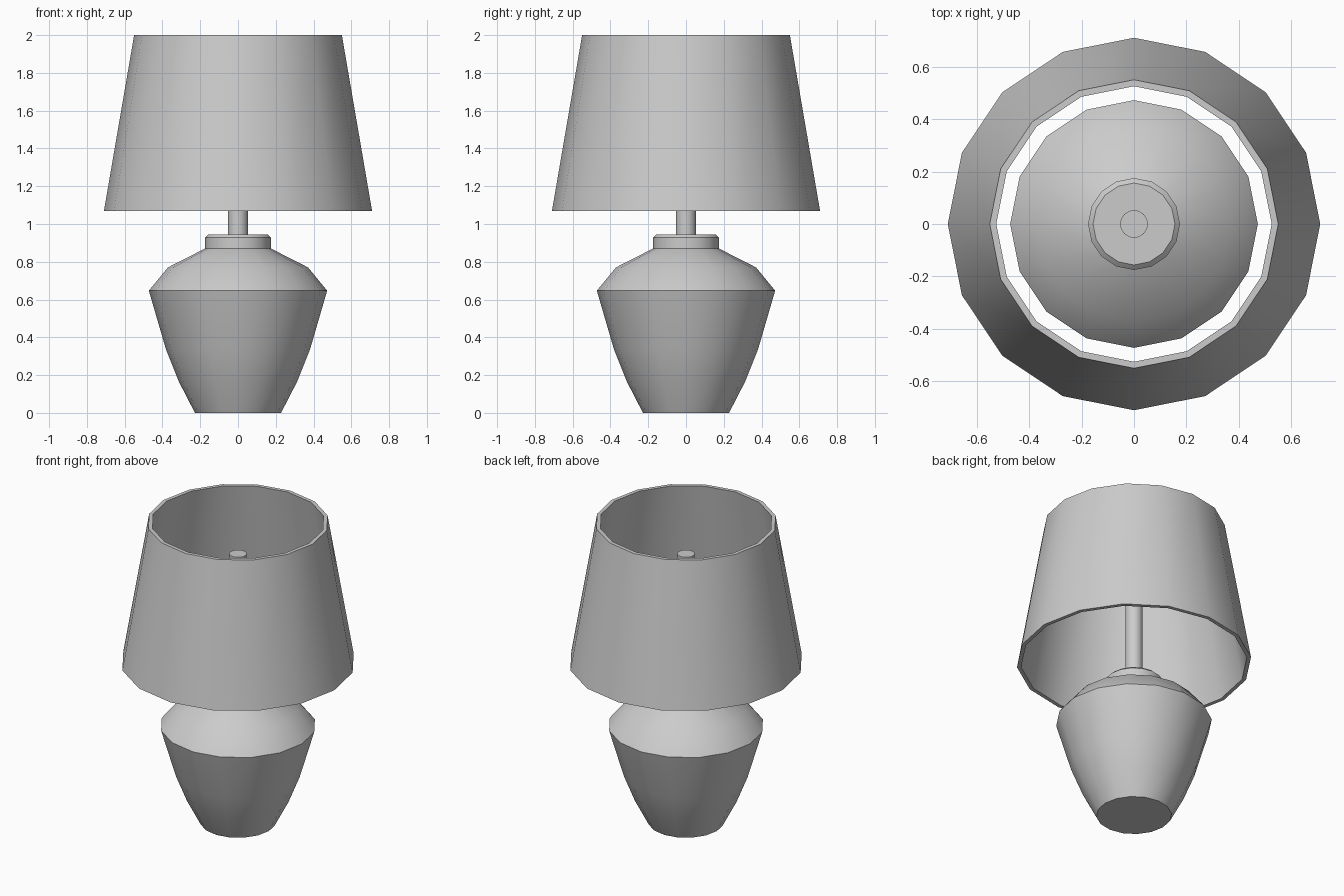
import bpy, bmesh
from math import cos, sin, pi, radians

if "Cube" in bpy.data.objects:
    bpy.data.objects.remove(bpy.data.objects["Cube"])

SIDES = 16


def lathe(name, profile, ring=False):
    """Turn an (r, z) profile around z; ring joins last point to first, otherwise ends are capped."""
    bm = bmesh.new()
    loops = [[bm.verts.new((r * cos(2 * pi * i / SIDES), r * sin(2 * pi * i / SIDES), z))
              for i in range(SIDES)] for r, z in profile]
    pairs = list(zip(loops, loops[1:]))
    if ring:
        pairs.append((loops[-1], loops[0]))
    else:
        bm.faces.new(loops[0][::-1])
        bm.faces.new(loops[-1])
    for a, b in pairs:
        for i in range(SIDES):
            j = (i + 1) % SIDES
            bm.faces.new((a[i], a[j], b[j], b[i]))
    bmesh.ops.recalc_face_normals(bm, faces=bm.faces)
    mesh = bpy.data.meshes.new(name)
    bm.to_mesh(mesh)
    bm.free()
    ob = bpy.data.objects.new(name, mesh)
    bpy.context.collection.objects.link(ob)
    bpy.ops.object.select_all(action='DESELECT')
    ob.select_set(True)
    bpy.context.view_layer.objects.active = ob
    bpy.ops.object.shade_smooth_by_angle(angle=radians(30))
    return ob


# Vase-shaped base with its collar
lathe("lamp_base", [(0.228, 0), (0.313, 0.165), (0.381, 0.335), (0.472, 0.647),
                    (0.371, 0.77), (0.175, 0.87), (0.175, 0.928), (0.156, 0.945)])

# Stem rising from the collar into the shade
lathe("stem", [(0.053, 0.94), (0.053, 1.79)])

# Open tapered shade with wall thickness
lathe("lamp_shade", [(0.71, 1.068), (0.55, 2.0), (0.525, 2.0), (0.685, 1.068)], ring=True)
